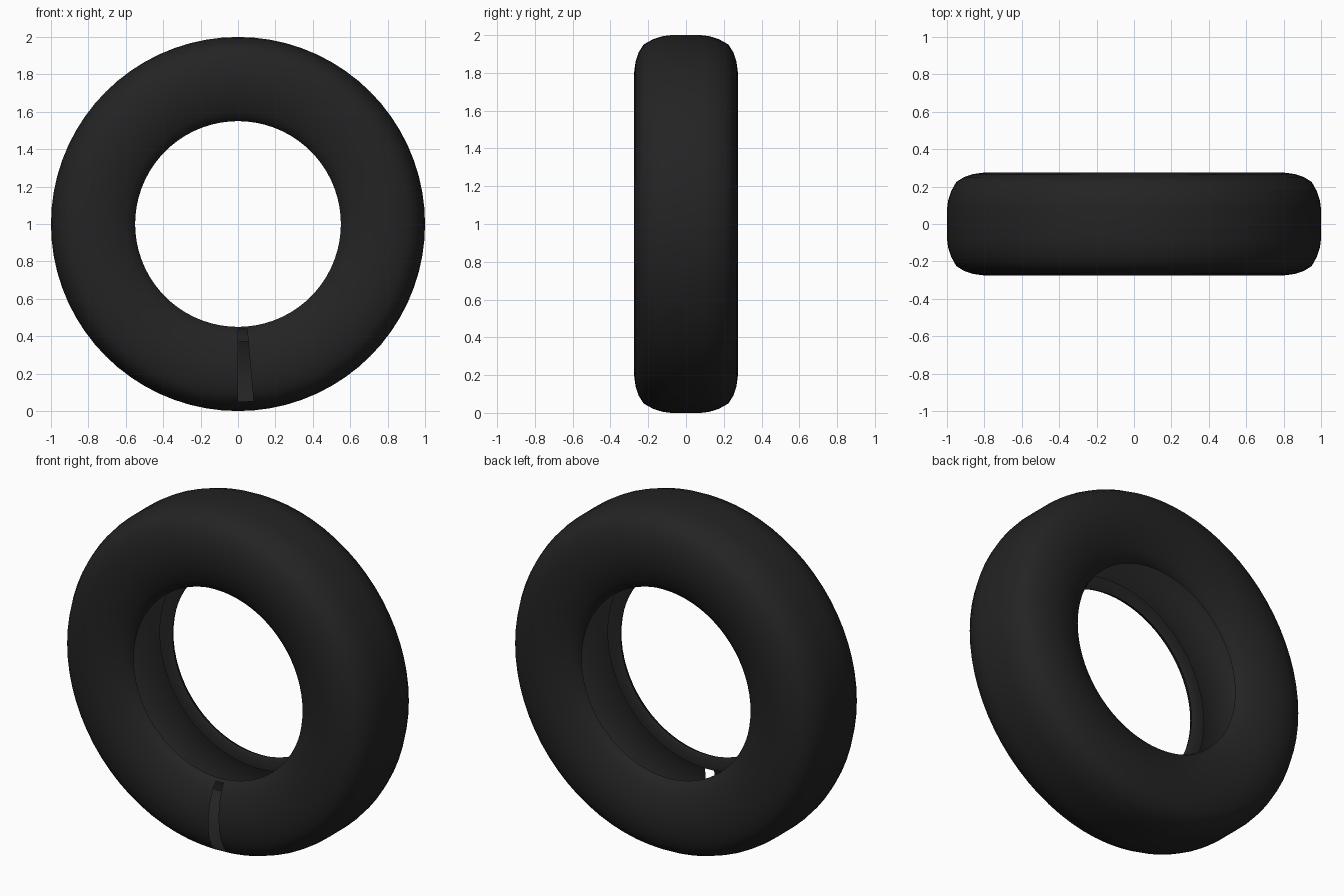
import bpy, bmesh, math

if "Cube" in bpy.data.objects:
    bpy.data.objects.remove(bpy.data.objects["Cube"])

SEGMENTS = 72

# Half cross-section as (radius, offset from centre): tread, shoulder, sidewall, rolled bead
half = [(1.0, 0.0), (1.0, 0.08), (0.994, 0.125), (0.978, 0.175), (0.95, 0.225),
        (0.91, 0.25), (0.86, 0.267), (0.80, 0.275), (0.73, 0.272), (0.66, 0.255),
        (0.60, 0.23), (0.562, 0.205), (0.55, 0.18), (0.572, 0.168), (0.63, 0.172)]
profile = [(r, -y) for r, y in reversed(half)] + half[1:]

rubber = bpy.data.materials.new("black_rubber")
rubber.diffuse_color = (0.017, 0.017, 0.017, 1)
rubber.use_nodes = True
rubber.node_tree.nodes["Principled BSDF"].inputs["Base Color"].default_value = rubber.diffuse_color

# Hollow tyre shell, lathed around the y axis
bm = bmesh.new()
rings = []
for i in range(SEGMENTS):
    a = 2 * math.pi * i / SEGMENTS - math.pi / 2
    rings.append([bm.verts.new((r * math.cos(a), y, 1 + r * math.sin(a))) for r, y in profile])
for i in range(SEGMENTS):
    p, q = rings[i], rings[(i + 1) % SEGMENTS]
    for j in range(len(profile) - 1):
        bm.faces.new((p[j], p[j + 1], q[j + 1], q[j]))
bmesh.ops.recalc_face_normals(bm, faces=bm.faces[:])
# Normals point outward on the tread
top = max(bm.faces, key=lambda f: f.calc_center_median().z)
if top.normal.z < 0:
    bmesh.ops.reverse_faces(bm, faces=bm.faces[:])

# Narrow split in the front sidewall at the bottom
split = []
for f in bm.faces:
    c = f.calc_center_median()
    if 0 < c.x < 0.05 and c.y < -0.2 and 0.04 < c.z < 0.45:
        split.append(f)
bmesh.ops.delete(bm, geom=split, context='FACES')

mesh = bpy.data.meshes.new("tyre")
bm.to_mesh(mesh)
bm.free()
mesh.materials.append(rubber)
tyre = bpy.data.objects.new("tyre", mesh)
bpy.context.collection.objects.link(tyre)
bpy.context.view_layer.objects.active = tyre
tyre.select_set(True)
bpy.ops.object.shade_smooth_by_angle(angle=math.radians(50))
